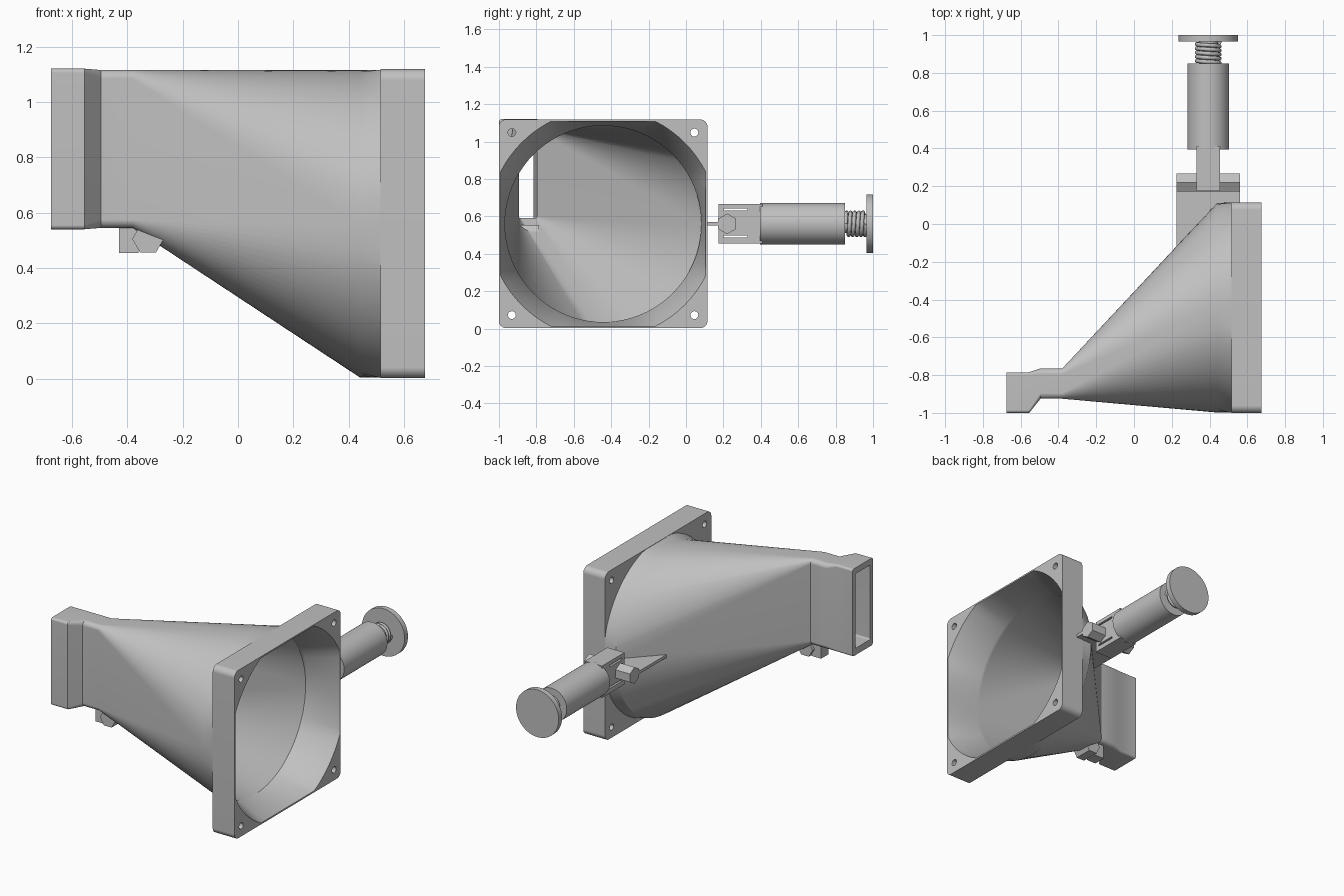
import bpy, bmesh, math
from mathutils import Vector, Matrix

if "Cube" in bpy.data.objects:
    bpy.data.objects.remove(bpy.data.objects["Cube"])

grey = bpy.data.materials.new("plain grey")
grey.use_nodes = True
grey.diffuse_color = (0.53, 0.53, 0.53, 1)
grey.node_tree.nodes["Principled BSDF"].inputs["Base Color"].default_value = grey.diffuse_color


def finish(name, bm, smooth=True):
    bmesh.ops.recalc_face_normals(bm, faces=bm.faces)
    mesh = bpy.data.meshes.new(name)
    bm.to_mesh(mesh)
    bm.free()
    mesh.materials.append(grey)
    ob = bpy.data.objects.new(name, mesh)
    bpy.context.collection.objects.link(ob)
    if smooth:
        shade(ob)
    return ob


def shade(ob):
    bpy.ops.object.select_all(action="DESELECT")
    ob.select_set(True)
    bpy.context.view_layer.objects.active = ob
    bpy.ops.object.shade_smooth_by_angle(angle=math.radians(28))


def add_box(bm, lo, hi):
    lo, hi = Vector(lo), Vector(hi)
    m = Matrix.Translation((lo + hi) / 2) @ Matrix.Diagonal((*(hi - lo), 1))
    bmesh.ops.create_cube(bm, size=1, matrix=m)


def add_rod(bm, start, end, radius, sides, spin=0):
    start, end = Vector(start), Vector(end)
    d = end - start
    m = (Matrix.Translation((start + end) / 2)
         @ d.to_track_quat("Z", "Y").to_matrix().to_4x4() @ Matrix.Rotation(spin, 4, "Z"))
    bmesh.ops.create_cone(bm, cap_ends=True, segments=sides, radius1=radius,
                          radius2=radius, depth=d.length, matrix=m)


def rod(name, start, end, radius, sides, spin=0):
    bm = bmesh.new()
    add_rod(bm, start, end, radius, sides, spin)
    return finish(name, bm)


# Duct: rounded rectangles and circles, lofted as one closed wall
STEPS = 20
FAN_Y, FAN_Z = -0.443, 0.56


def ring(x, y0, y1, z0, z1, r, clip=9):
    cy, cz = (y0 + y1) / 2, (z0 + z1) / 2
    hy, hz = (y1 - y0) / 2 - r, (z1 - z0) / 2 - r
    points = []
    for sy, sz, quarter in ((1, 1, 0), (-1, 1, 1), (-1, -1, 2), (1, -1, 3)):
        for i in range(STEPS + 1):
            a = (quarter + i / STEPS) * math.pi / 2
            y = sy * hy + r * math.cos(a)
            z = sz * hz + r * math.sin(a)
            points.append((x, cy + max(-clip, min(clip, y)), cz + max(-clip, min(clip, z))))
    return points


def square(x, half, r, clip=9):
    return ring(x, FAN_Y - half, FAN_Y + half, FAN_Z - half, FAN_Z + half, r, clip)


rings = [
    # outside, outlet to flange
    ring(-0.675, -1, -0.785, 0.54, 1.12, 0.015),
    ring(-0.555, -1, -0.785, 0.54, 1.12, 0.015),
    ring(-0.495, -0.925, -0.765, 0.545, 1.115, 0.03),
    ring(-0.38, -0.925, -0.765, 0.545, 1.115, 0.03),
    square(0.44, 0.555, 0.555),
    square(0.515, 0.575, 0.575, 0.556),
    square(0.515, 0.558, 0.04),
    square(0.675, 0.558, 0.04),
    # inside, flange back to outlet
    square(0.675, 0.615, 0.615, 0.548),
    square(0.46, 0.525, 0.525),
    square(0.44, 0.525, 0.525),
    ring(-0.38, -0.893, -0.797, 0.59, 1.075, 0.01),
    ring(-0.49, -0.893, -0.797, 0.59, 1.075, 0.01),
    ring(-0.56, -0.97, -0.815, 0.585, 1.08, 0.01),
    ring(-0.675, -0.97, -0.815, 0.585, 1.08, 0.01),
]
bm = bmesh.new()
loops = [[bm.verts.new(p) for p in pts] for pts in rings]
for a, b in zip(loops, loops[1:] + loops[:1]):
    for i in range(len(a)):
        j = (i + 1) % len(a)
        bm.faces.new((a[i], a[j], b[j], b[i]))
bmesh.ops.remove_doubles(bm, verts=bm.verts, dist=0.0003)
duct = finish("duct_with_flange", bm, smooth=False)

# Bolt holes through the flange corners
bm = bmesh.new()
for sy in (-1, 1):
    for sz in (-1, 1):
        y, z = FAN_Y + sy * 0.488, FAN_Z + sz * 0.488
        add_rod(bm, (0.45, y, z), (0.75, y, z), 0.021, 20)
cutter = finish("bolt_hole_cutter", bm)
cutter.hide_render = True
cut = duct.modifiers.new("bolt_holes", "BOOLEAN")
cut.operation, cut.solver, cut.object = "DIFFERENCE", "EXACT", cutter
bpy.context.view_layer.objects.active = duct
bpy.ops.object.modifier_apply(modifier=cut.name)
bpy.data.objects.remove(cutter)
shade(duct)

# Thin fin joining the duct to the hinge
bm = bmesh.new()
outline = [(0.225, 0.2), (0.56, 0.2), (0.56, 0.1), (0.45, 0.1), (0.225, -0.135)]
face = bm.faces.new([bm.verts.new((x, y, 0.55)) for x, y in outline])
up = bmesh.ops.extrude_face_region(bm, geom=[face])["geom"]
bmesh.ops.translate(bm, vec=(0, 0, 0.02), verts=[v for v in up if isinstance(v, bmesh.types.BMVert)])
finish("hinge_fin", bm, smooth=False)

# Hinge pin and slotted fork
AX, AZ = 0.393, 0.56
rod("hinge_pin", (0.225, 0.22, AZ), (0.56, 0.22, AZ), 0.055, 6, 0)
bm = bmesh.new()
for y0, y1, z0, z1 in ((0.33, 0.41, 0.455, 0.667), (0.18, 0.33, 0.498, 0.63),
                       (0.175, 0.33, 0.455, 0.486), (0.175, 0.33, 0.642, 0.667),
                       (0.175, 0.2, 0.48, 0.65)):
    add_box(bm, (0.33, y0, z0), (0.456, y1, z1))
finish("hinge_fork", bm, smooth=False)

# Plunger: barrel, core, spring and end disc
rod("plunger_barrel", (AX, 0.395, AZ), (AX, 0.85, AZ), 0.111, 64)
rod("plunger_core", (AX, 0.84, AZ), (AX, 0.97, AZ), 0.05, 32)
rod("plunger_disc", (AX, 0.965, AZ), (AX, 1.0, AZ), 0.157, 64)

curve = bpy.data.curves.new("plunger_spring", "CURVE")
curve.dimensions = "3D"
curve.bevel_depth = 0.011
curve.bevel_resolution = 2
TURNS, PER_TURN = 5, 24
spline = curve.splines.new("POLY")
spline.points.add(TURNS * PER_TURN)
for i, p in enumerate(spline.points):
    a = i / PER_TURN * math.tau
    y = 0.853 + 0.11 * i / (TURNS * PER_TURN)
    p.co = (AX + 0.06 * math.cos(a), y, AZ + 0.06 * math.sin(a), 1)
curve.materials.append(grey)
bpy.context.collection.objects.link(bpy.data.objects.new("plunger_spring", curve))

# Small catch under the neck
bm = bmesh.new()
add_box(bm, (-0.43, -0.885, 0.455), (-0.36, -0.805, 0.56))
finish("catch_block", bm, smooth=False)
rod("catch_pin", (-0.325, -0.905, 0.505), (-0.325, -0.785, 0.505), 0.057, 6, math.pi / 6)
